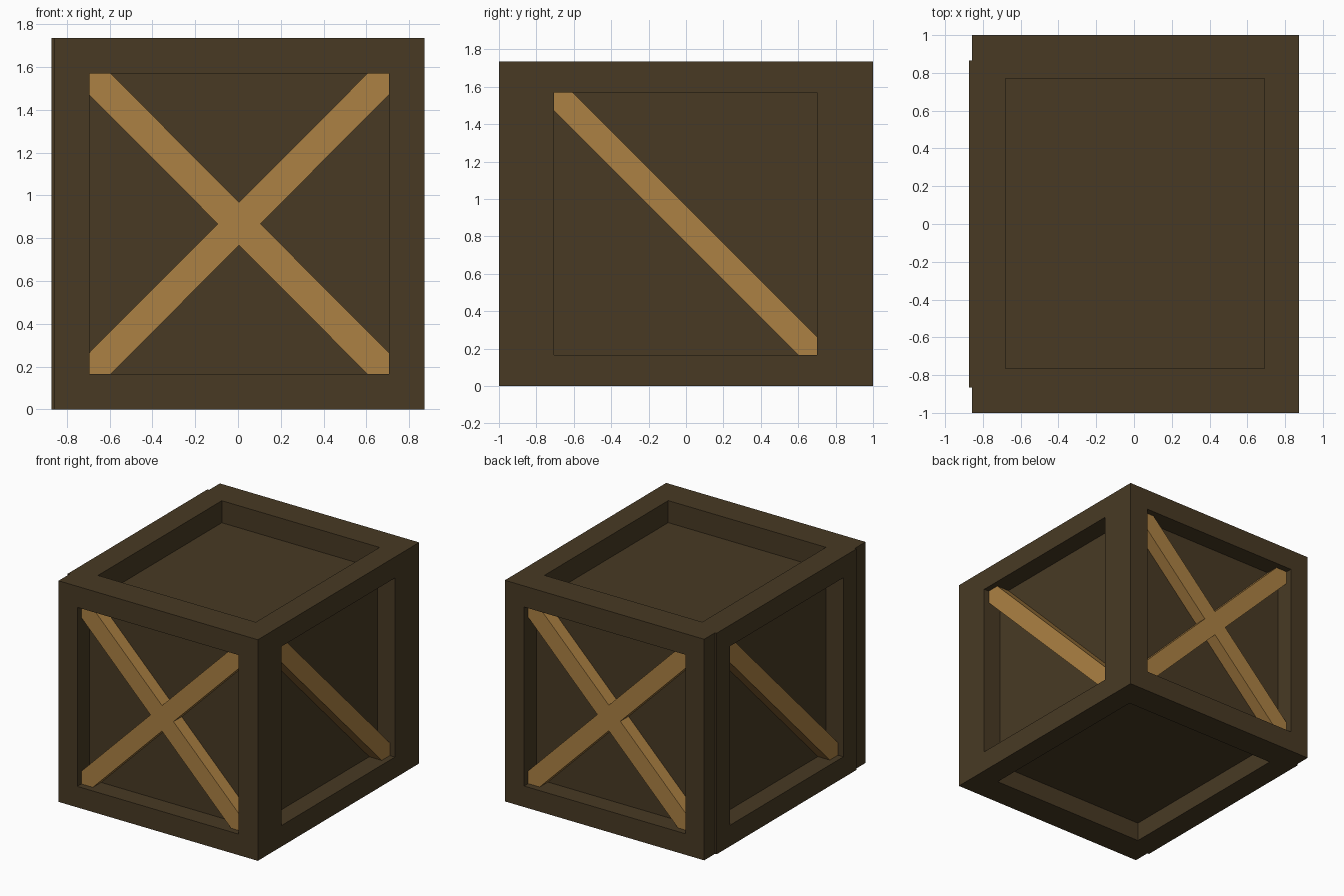
import bpy, bmesh

if "Cube" in bpy.data.objects:
    bpy.data.objects.remove(bpy.data.objects["Cube"])


def material(name, rgb):
    m = bpy.data.materials.new(name)
    m.diffuse_color = (*rgb, 1)
    m.use_nodes = True
    m.node_tree.nodes["Principled BSDF"].inputs["Base Color"].default_value = m.diffuse_color
    return m


DARK = material("dark olive wood", (0.065, 0.042, 0.0175))
LIGHT = material("light brown wood", (0.415, 0.220, 0.056))


def place(axis, u, v, w):
    """Map panel coordinates (u, v) at depth w along an axis into 3D."""
    return {"x": (w, u, v), "y": (u, w, v), "z": (u, v, w)}[axis]


def finish(name, bm, mat):
    bmesh.ops.recalc_face_normals(bm, faces=bm.faces)
    me = bpy.data.meshes.new(name)
    bm.to_mesh(me)
    bm.free()
    me.materials.append(mat)
    ob = bpy.data.objects.new(name, me)
    bpy.context.collection.objects.link(ob)
    return ob


def prism(name, axis, outline, w0, w1, mat):
    bm = bmesh.new()
    a, b = ([bm.verts.new(place(axis, u, v, w)) for u, v in outline] for w in (w0, w1))
    bm.faces.new(a)
    bm.faces.new(b)
    n = len(a)
    for i in range(n):
        j = (i + 1) % n
        bm.faces.new((a[i], a[j], b[j], b[i]))
    return finish(name, bm, mat)


def rect(r):
    u0, u1, v0, v1 = r
    return [(u0, v0), (u1, v0), (u1, v1), (u0, v1)]


def frame(name, axis, outer, inner, w0, w1):
    """Square ring with a rectangular opening."""
    bm = bmesh.new()
    ring = [[bm.verts.new(place(axis, u, v, w)) for u, v in rect(r)]
            for r, w in ((outer, w0), (outer, w1), (inner, w1), (inner, w0))]
    for k in range(4):
        p, q = ring[k], ring[(k + 1) % 4]
        for i in range(4):
            j = (i + 1) % 4
            bm.faces.new((p[i], p[j], q[j], q[i]))
    return finish(name, bm, DARK)


def brace(name, axis, r, rising, w0, w1, c=0.1):
    """Diagonal board with ends trimmed to fit the opening corners."""
    u0, u1, v0, v1 = r
    pts = [(u0, v0), (u0 + c, v0), (u1, v1 - c), (u1, v1), (u1 - c, v1), (u0, v0 + c)]
    if not rising:
        pts = [(u0 + u1 - u, v) for u, v in pts]
    prism(name, axis, pts, w0, w1, LIGHT)


H = 1.735                         # crate height
XL, XR = -0.858, 0.8725           # ends of the front and back frames
IN_L, IN_R, IN_Y = -0.722, 0.72, 0.848   # recessed panel planes
Z0, Z1 = 0.15, 1.562

# recessed panels as one core
prism("inner_panels", "z", rect((IN_L, IN_R, -IN_Y, IN_Y)), Z0, Z1, DARK)

# front and back frames with crossed braces
end_open = (-0.695, 0.705, 0.165, 1.57)
for name, s in (("front", -1), ("back", 1)):
    frame(name + "_frame", "y", (XL, XR, 0, H), end_open, s * IN_Y, s * 1.0)
    for rising in (True, False):
        brace(f"{name}_brace_{'rising' if rising else 'falling'}", "y", end_open,
              rising, s * IN_Y, s * 0.95)

# side frames with one brace each; the left one stands slightly proud
side_open = (-0.705, 0.70, 0.165, 1.57)
frame("right_frame", "x", (-IN_Y, IN_Y, 0, H), side_open, IN_R, XR)
frame("left_frame", "x", (-0.866, 0.866, 0, H), side_open, IN_L, -0.8725)
brace("right_brace", "x", side_open, False, IN_R, 0.828)
brace("left_brace", "x", side_open, True, IN_L, -0.825)

# top and bottom frames
lid_outer = (IN_L, IN_R, -IN_Y, IN_Y)
lid_open = (-0.68, 0.69, -0.765, 0.77)
frame("top_frame", "z", lid_outer, lid_open, Z1, H)
frame("bottom_frame", "z", lid_outer, lid_open, Z0, 0)
